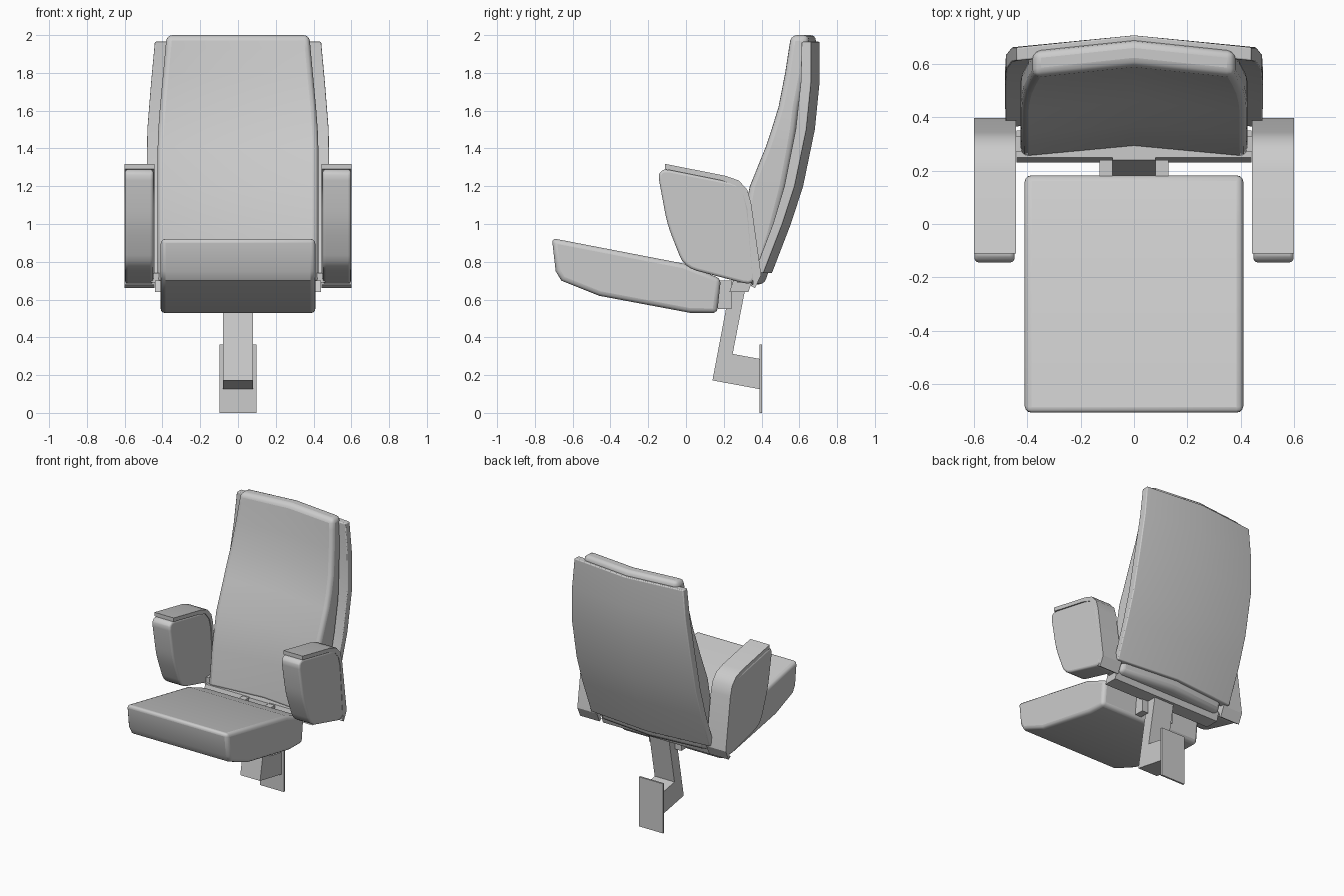
import bpy, bmesh, math
from mathutils import Vector

cube = bpy.data.objects.get("Cube")
if cube:
    bpy.data.objects.remove(cube)

grey = bpy.data.materials.new("light grey")
grey.use_nodes = True
COLOR = (0.6, 0.6, 0.6, 1)
grey.diffuse_color = COLOR
grey.node_tree.nodes["Principled BSDF"].inputs["Base Color"].default_value = COLOR


def finish(name, bm, bevel=0, segments=3):
    bmesh.ops.recalc_face_normals(bm, faces=bm.faces)
    mesh = bpy.data.meshes.new(name)
    bm.to_mesh(mesh)
    bm.free()
    mesh.materials.append(grey)
    obj = bpy.data.objects.new(name, mesh)
    bpy.context.collection.objects.link(obj)
    if bevel:
        mod = obj.modifiers.new("Rounded edges", 'BEVEL')
        mod.width, mod.segments = bevel, segments
        mod.limit_method, mod.angle_limit = 'ANGLE', math.radians(40)
    bpy.ops.object.select_all(action='DESELECT')
    obj.select_set(True)
    bpy.context.view_layer.objects.active = obj
    bpy.ops.object.shade_smooth_by_angle(angle=math.radians(32))
    return obj


def rounded(profile, radius, steps=4):
    """Replace each corner of a closed profile by a short curve."""
    out = []
    for i, p in enumerate(profile):
        p = Vector(p)
        a, b = Vector(profile[i - 1]) - p, Vector(profile[(i + 1) % len(profile)]) - p
        a = p + a.normalized() * min(radius, a.length * 0.45)
        b = p + b.normalized() * min(radius, b.length * 0.45)
        for k in range(steps + 1):
            t = k / steps
            out.append(a * (1 - t) ** 2 + p * (2 * t * (1 - t)) + b * t * t)
    return out


def prism(name, profile, x0, x1, bevel=0):
    """Extrude a (y, z) side profile between two x positions."""
    bm = bmesh.new()
    face = bm.faces.new([bm.verts.new((x0, y, z)) for y, z in profile])
    ext = bmesh.ops.extrude_face_region(bm, geom=[face])["geom"]
    bmesh.ops.translate(bm, vec=(x1 - x0, 0, 0),
                        verts=[v for v in ext if isinstance(v, bmesh.types.BMVert)])
    return finish(name, bm, bevel)


def bent_panel(name, stations, bend, bevel):
    """Loft a panel, creased along its middle, through (z, front, back, half width)."""
    bm = bmesh.new()
    rings = []
    for z, front, back, w in stations:
        ring = [(-w, front), (0, front + bend), (w, front),
                (w, back), (0, back + bend), (-w, back)]
        rings.append([bm.verts.new((x, y, z)) for x, y in ring])
    for low, high in zip(rings, rings[1:]):
        for i in range(6):
            j = (i + 1) % 6
            bm.faces.new((low[i], low[j], high[j], high[i]))
    for r in (rings[0], rings[-1]):
        bm.faces.new((r[0], r[1], r[4], r[5]))
        bm.faces.new((r[1], r[2], r[3], r[4]))
    return finish(name, bm, bevel)


def box(name, x, y, z):
    return prism(name, [(y[0], z[0]), (y[1], z[0]), (y[1], z[1]), (y[0], z[1])], *x)


# Seat cushion
prism("seat_cushion",
      [(-0.71, 0.925), (-0.01, 0.79), (0.185, 0.71), (0.165, 0.528), (0.02, 0.53),
       (-0.46, 0.62), (-0.66, 0.70), (-0.69, 0.75)], -0.41, 0.41, 0.025)

# Backrest cushion and the shell behind it
bent_panel("back_cushion",
           [(0.68, 0.25, 0.375, 0.425), (0.95, 0.285, 0.46, 0.425), (1.2, 0.335, 0.525, 0.425),
            (1.41, 0.42, 0.565, 0.425), (1.5, 0.45, 0.58, 0.422), (1.62, 0.487, 0.595, 0.413),
            (1.8, 0.522, 0.63, 0.396), (1.93, 0.542, 0.645, 0.384), (2.0, 0.553, 0.65, 0.378)],
           0.04, 0.03)
bent_panel("back_shell",
           [(0.74, 0.36, 0.41, 0.48), (1.0, 0.46, 0.51, 0.484), (1.2, 0.52, 0.575, 0.484),
            (1.5, 0.58, 0.637, 0.48), (1.75, 0.607, 0.662, 0.46), (1.965, 0.612, 0.662, 0.44)],
           0.045, 0.006)

# Armrests with a cover strip along the top and rear
arm = rounded([(-0.155, 1.30), (0.30, 1.21), (0.335, 1.08), (0.37, 0.67),
               (-0.01, 0.77), (-0.10, 1.0)], 0.07)
strip = [(-0.11, 1.29), (0.19, 1.23), (0.26, 1.205), (0.305, 1.15), (0.325, 1.08), (0.355, 0.68),
         (0.34, 0.675), (0.365, 0.66), (0.398, 0.73), (0.345, 1.11), (0.325, 1.18),
         (0.28, 1.23), (0.21, 1.255), (-0.11, 1.318)]
for side, s in (("left", 1), ("right", -1)):
    prism(side + "_armrest", arm, s * 0.448, s * 0.598, 0.014)
    prism(side + "_armrest_strip", strip, s * 0.443, s * 0.60)
    box(side + "_hinge_block", (s * 0.08, s * 0.13), (0.17, 0.24), (0.55, 0.70))
    box(side + "_arm_bracket", (s * 0.41, s * 0.46), (0.27, 0.33), (0.69, 0.74))

# Cross bar under the backrest
prism("cross_bar", [(0.25, 0.70), (0.35, 0.70), (0.33, 0.64), (0.23, 0.64)], -0.44, 0.44)

# Support stem and its mounting plate
prism("support_stem",
      [(0.24, 0.70), (0.14, 0.172), (0.395, 0.125), (0.395, 0.285), (0.247, 0.312),
       (0.322, 0.70)], -0.08, 0.08)
box("mounting_plate", (-0.097, 0.097), (0.39, 0.403), (0, 0.362))
